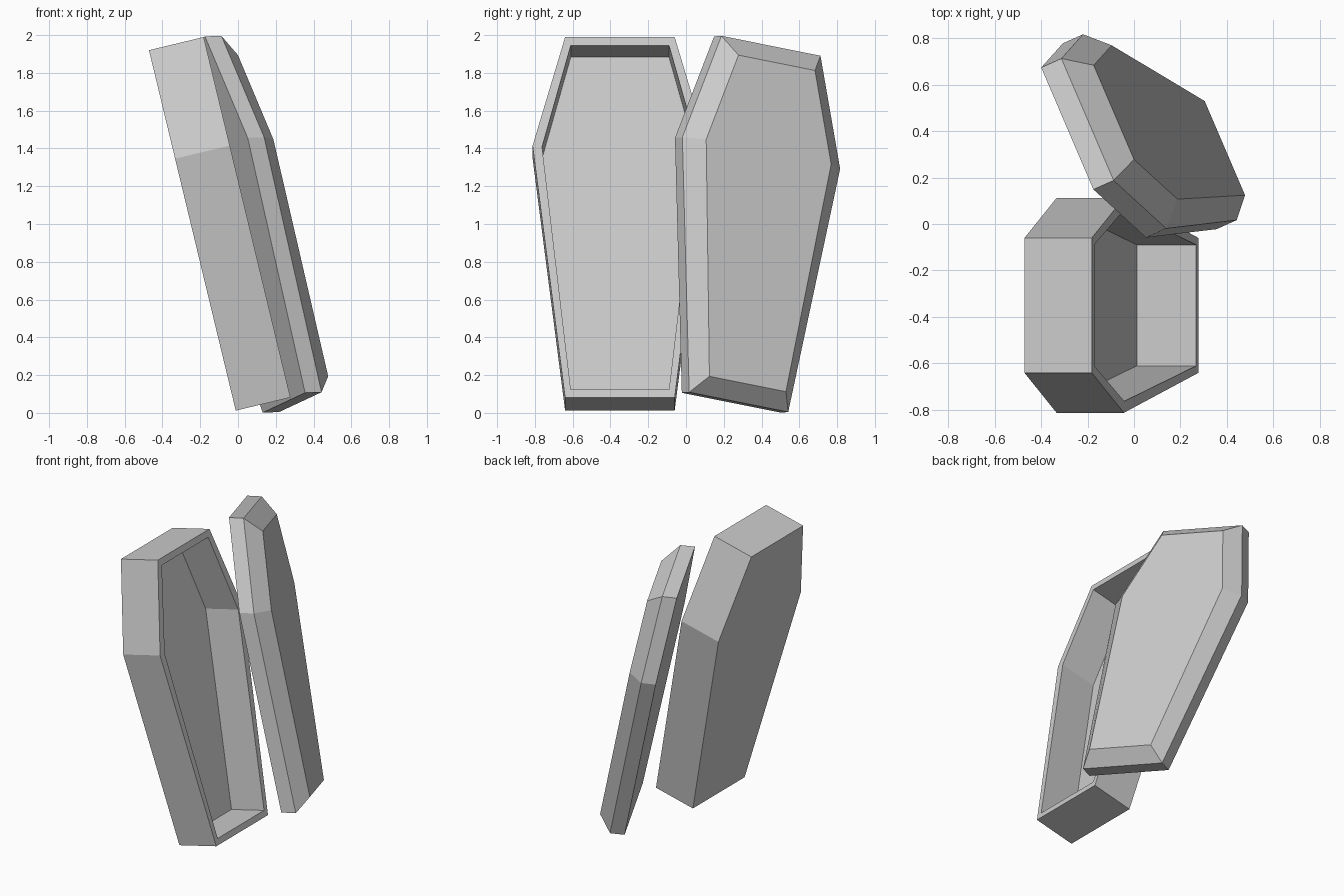
import bpy
import bmesh
from mathutils import Vector

if "Cube" in bpy.data.objects:
    bpy.data.objects.remove(bpy.data.objects["Cube"])

# Hexagonal coffin outline as (half width, distance from foot): foot, shoulder, head
OUTER = [(0.29, 0.0), (0.462, 1.372), (0.29, 1.963)]
INNER = [(0.26, 0.043), (0.412, 1.365), (0.26, 1.917)]
RAISED = [(0.224, 0.097), (0.366, 1.376), (0.224, 1.866)]


def build_shell(name, layers, origin, across, along, out):
    """Skin a stack of mirrored outlines (profile, depth), capped at both ends."""
    origin, across, along, out = map(Vector, (origin, across, along, out))
    bm = bmesh.new()
    loops = []
    for profile, depth in layers:
        outline = profile + [(-w, s) for w, s in reversed(profile)]
        loops.append([bm.verts.new(origin + across * w + along * s + out * depth)
                      for w, s in outline])
    for a, b in zip(loops, loops[1:]):
        for i in range(len(a)):
            j = (i + 1) % len(a)
            bm.faces.new((a[i], a[j], b[j], b[i]))
    bm.faces.new(loops[0][::-1])
    bm.faces.new(loops[-1])
    bmesh.ops.recalc_face_normals(bm, faces=bm.faces)
    mesh = bpy.data.meshes.new(name)
    bm.to_mesh(mesh)
    bm.free()
    obj = bpy.data.objects.new(name, mesh)
    bpy.context.collection.objects.link(obj)
    return obj


# Open box leaning back: outer back, front edge, rim, then down to the inner floor
build_shell("coffin_box",
            [(OUTER, 0.0), (OUTER, 0.298), (INNER, 0.298), (INNER, 0.035)],
            origin=(-0.012, -0.35, 0.012), across=(0, 1, 0),
            along=(-0.234, 0, 0.972), out=(0.972, 0, 0.234))

# Lid standing askew beside the box: straight edge, then a sloped border to the raised panel
build_shell("coffin_lid",
            [(OUTER, 0.0), (OUTER, 1.0), (RAISED, 2.0)],
            origin=(0.243, 0.24, 0.054), across=(-0.387, 0.904, -0.181),
            along=(-0.27, 0.087, 0.961), out=(0.087, 0.039, 0.003))
